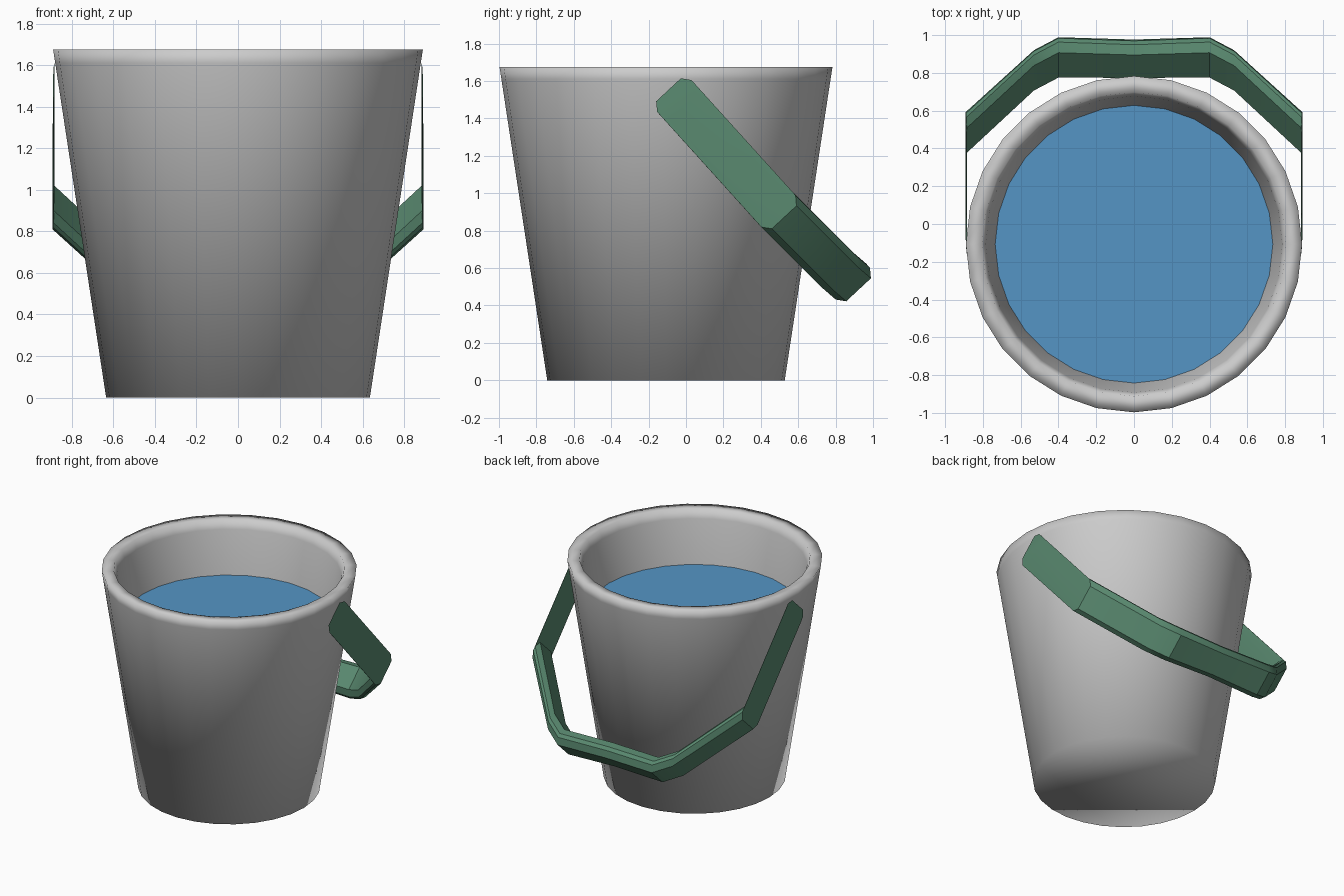
import bpy, bmesh, math
from mathutils import Vector

if "Cube" in bpy.data.objects:
    bpy.data.objects.remove(bpy.data.objects["Cube"])

SIDES = 28
CY = -0.107  # bucket axis offset in y


def material(name, rgb):
    m = bpy.data.materials.new(name)
    m.diffuse_color = (*rgb, 1)
    m.use_nodes = True
    m.node_tree.nodes["Principled BSDF"].inputs["Base Color"].default_value = m.diffuse_color
    return m


def finish(name, bm, mat=None, smooth=30):
    bmesh.ops.recalc_face_normals(bm, faces=bm.faces)
    me = bpy.data.meshes.new(name)
    bm.to_mesh(me)
    bm.free()
    ob = bpy.data.objects.new(name, me)
    bpy.context.collection.objects.link(ob)
    if mat:
        me.materials.append(mat)
    bpy.ops.object.select_all(action='DESELECT')
    ob.select_set(True)
    bpy.context.view_layer.objects.active = ob
    bpy.ops.object.shade_smooth_by_angle(angle=math.radians(smooth))
    return ob


def skin(bm, loops):
    """Bridge a list of equal-length point loops and cap both ends."""
    rings = [[bm.verts.new(p) for p in loop] for loop in loops]
    n = len(rings[0])
    for a, b in zip(rings, rings[1:]):
        for i in range(n):
            j = (i + 1) % n
            bm.faces.new((a[i], a[j], b[j], b[i]))
    bm.faces.new(rings[0])
    bm.faces.new(rings[-1])


def circle(r, z):
    return [(r * math.sin(2 * math.pi * i / SIDES),
             CY + r * math.cos(2 * math.pi * i / SIDES), z) for i in range(SIDES)]


# Bucket: outer wall, flat lip, inner wall and floor
profile = [(0.635, 0), (0.88, 1.61), (0.89, 1.675), (0.805, 1.675),
           (0.785, 1.61), (0.735, 1.28), (0.56, 0.08)]
bm = bmesh.new()
skin(bm, [circle(r, z) for r, z in profile])
finish("bucket", bm, smooth=100)

# Water surface
bm = bmesh.new()
bm.faces.new([bm.verts.new(p) for p in circle(0.735, 1.28)])
water = finish("water", bm, material("water_blue", (0.09, 0.30, 0.56)))
if water.data.polygons[0].normal.z < 0:
    water.data.flip_normals()

# Handle: flattened octagon kept in the tilted plane, swept from tip to tip
along = Vector((0, 0.68, -0.73)).normalized()
across = Vector((0, 0.73, 0.68)).normalized()
section = [(0.015, 0.125), (0.06, 0.09), (0.06, -0.09), (0.015, -0.125),
           (-0.015, -0.125), (-0.06, -0.09), (-0.06, 0.09), (-0.015, 0.125)]
# x, distance along, distance across, width scale, sideways lean
path = [(0.887, -1.14, 0.99, 1, 0.07), (0.889, -0.34, 0.978, 1, 0.07),
        (0.53, 0.125, 0.995, 1, 0), (0.40, 0.215, 1.005, 1, 0)]
middle = [(0, 0.205, 1.005, 0.92, 0)]
mirrored = [(-x, d, n, s, -k) for x, d, n, s, k in reversed(path)]
bm = bmesh.new()
skin(bm, [[Vector((x + k * a, 0, 0)) + along * (d + a) + across * (n + b * s)
           for a, b in section] for x, d, n, s, k in path + middle + mirrored])
finish("handle", bm, material("handle_green", (0.10, 0.25, 0.16)))
